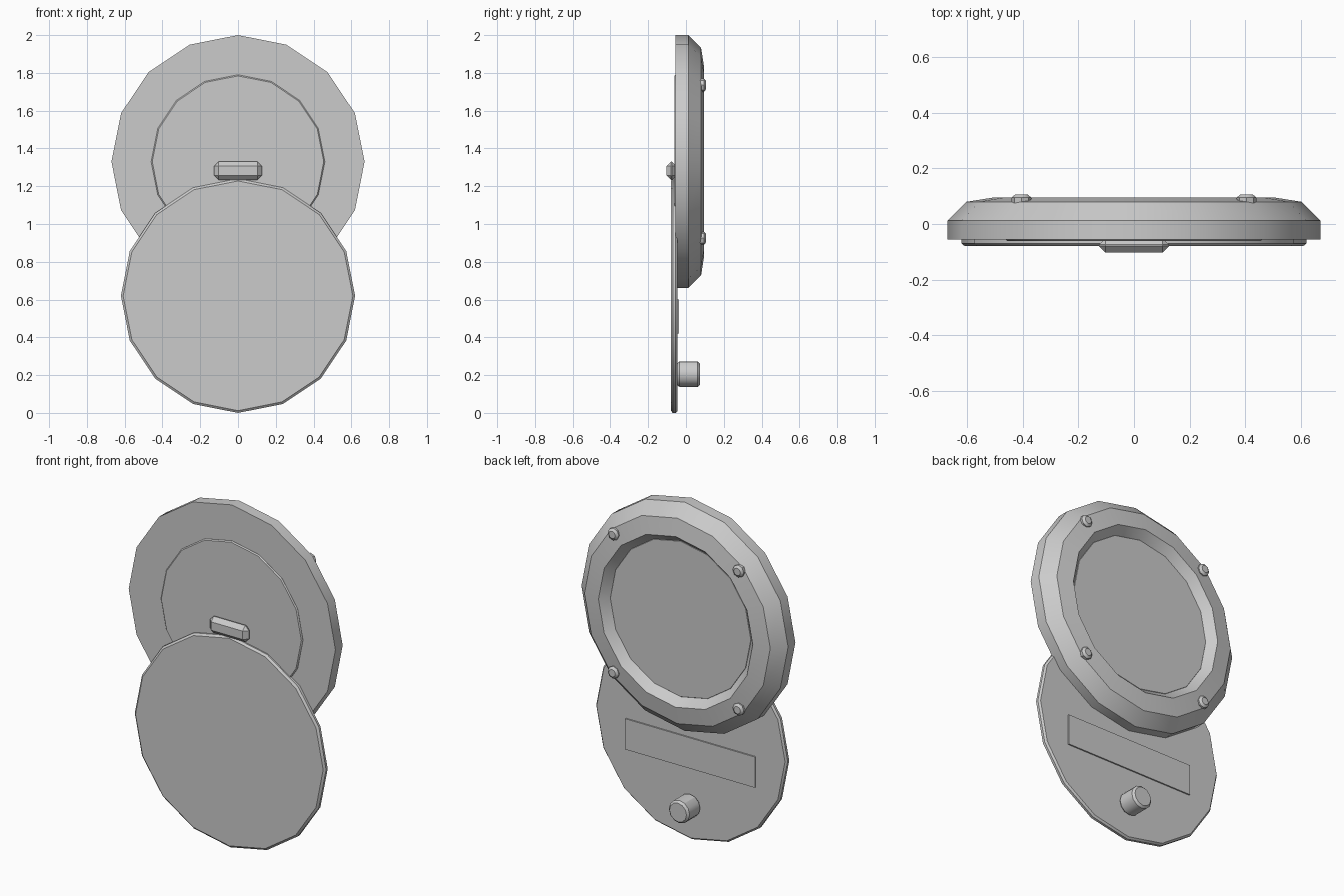
import bpy, bmesh, math

if "Cube" in bpy.data.objects:
    bpy.data.objects.remove(bpy.data.objects["Cube"])

grey = bpy.data.materials.new("light grey")
grey.diffuse_color = (0.6, 0.6, 0.6, 1)
grey.use_nodes = True
grey.node_tree.nodes["Principled BSDF"].inputs["Base Color"].default_value = grey.diffuse_color


def finish(bm, name):
    bmesh.ops.recalc_face_normals(bm, faces=bm.faces)
    me = bpy.data.meshes.new(name)
    bm.to_mesh(me)
    bm.free()
    me.materials.append(grey)
    ob = bpy.data.objects.new(name, me)
    bpy.context.collection.objects.link(ob)
    bpy.ops.object.select_all(action='DESELECT')
    ob.select_set(True)
    bpy.context.view_layer.objects.active = ob
    bpy.ops.object.shade_smooth_by_angle(angle=math.radians(30))
    return ob


def lathe(name, profile, x, z, n=16, closed=False):
    """Spin (radius, y) points about an axis along y; ends are capped unless closed."""
    bm = bmesh.new()
    rings = []
    for r, y in profile:
        rings.append([bm.verts.new((x + r * math.cos(2 * math.pi * i / n), y,
                                    z + r * math.sin(2 * math.pi * i / n)))
                      for i in range(n)])
    pairs = list(zip(rings, rings[1:]))
    if closed:
        pairs.append((rings[-1], rings[0]))
    else:
        bm.faces.new(rings[0])
        bm.faces.new(rings[-1])
    for a, b in pairs:
        for i in range(n):
            j = (i + 1) % n
            bm.faces.new((a[i], a[j], b[j], b[i]))
    return finish(bm, name)


def box(name, lo, hi, bevel=0):
    bm = bmesh.new()
    bmesh.ops.create_cube(bm, size=1)
    for v in bm.verts:
        v.co = [(a + b) / 2 + c * (b - a) for a, b, c in zip(lo, hi, v.co)]
    if bevel:
        bmesh.ops.bevel(bm, geom=bm.edges[:], offset=bevel, segments=1,
                        affect='EDGES', profile=0.5)
    return finish(bm, name)


# upper case ring with chamfered back rim
lathe("case_ring", [(0.45, -0.055), (0.67, -0.055), (0.67, 0.012), (0.602, 0.08),
                    (0.50, 0.096), (0.462, 0.055), (0.45, 0.04)], 0, 1.33, closed=True)
# disc filling the ring
lathe("inner_disc", [(0.454, -0.062), (0.46, -0.056), (0.46, 0.044), (0.455, 0.05)], 0, 1.33)
# lower swivelled lid
lathe("lid", [(0.608, -0.08), (0.62, -0.07), (0.62, -0.055), (0.61, -0.045)], 0, 0.62)
# knob on the lid
lathe("knob", [(0.058, -0.046), (0.067, -0.035), (0.067, 0.062), (0.055, 0.074)],
      0, 0.205, n=12)
# bolts on the back of the ring
for sx in (-1, 1):
    for sz in (-1, 1):
        lathe("bolt", [(0.034, 0.07), (0.036, 0.095), (0.022, 0.106)],
              sx * 0.405, 1.33 + sz * 0.405, n=8)
# hinge block and label plate
box("hinge_block", (-0.126, -0.103, 1.233), (0.126, -0.05, 1.33), 0.024)
box("back_plate", (-0.42, -0.05, 0.42), (0.42, -0.037, 0.60))
